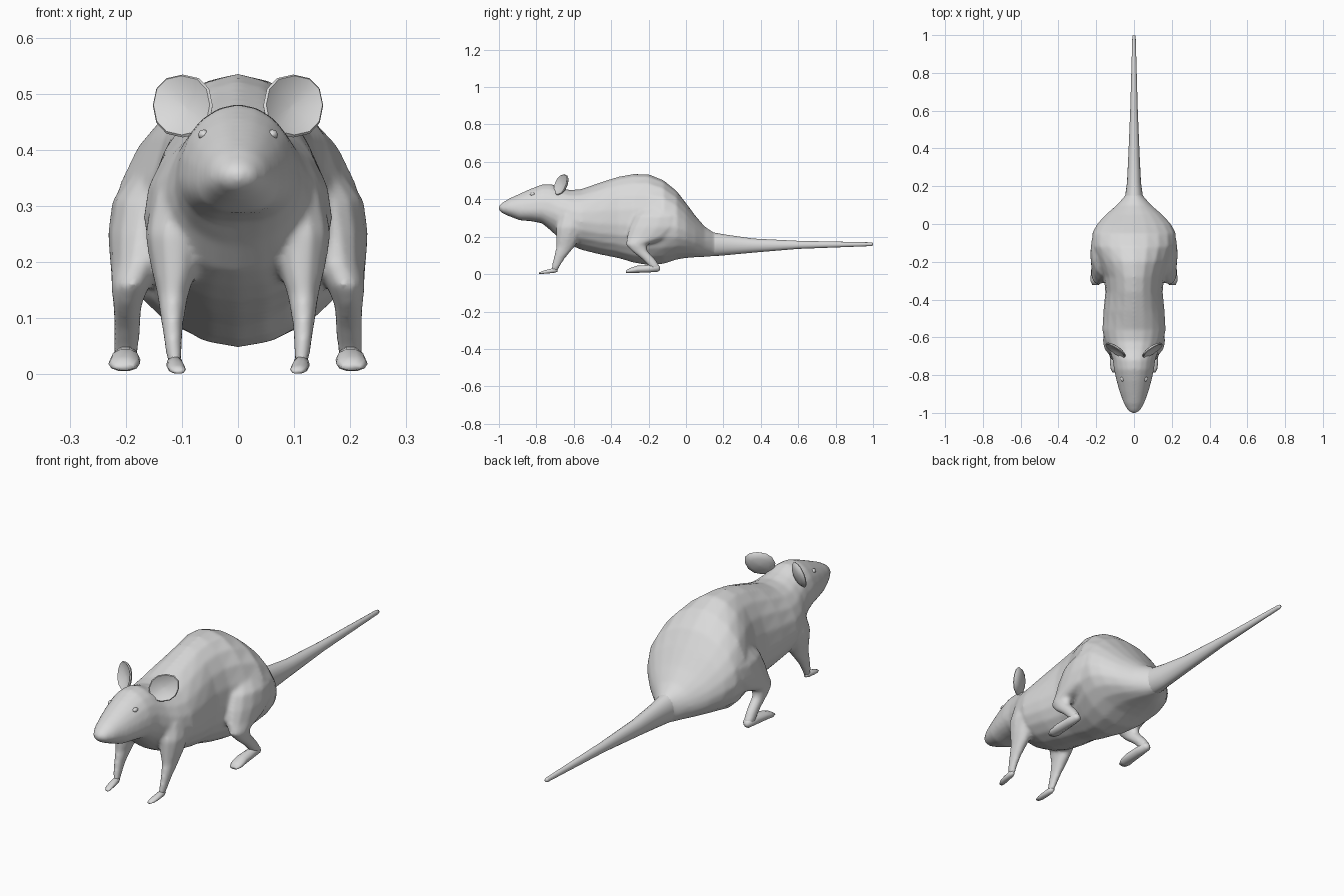
import bpy, bmesh, math
from mathutils import Vector

if "Cube" in bpy.data.objects:
    bpy.data.objects.remove(bpy.data.objects["Cube"])

fur = bpy.data.materials.new("grey fur")
fur.diffuse_color = (0.7, 0.7, 0.7, 1)
fur.use_nodes = True
fur.node_tree.nodes["Principled BSDF"].inputs["Base Color"].default_value = fur.diffuse_color


def select(*obs):
    bpy.ops.object.select_all(action='DESELECT')
    for ob in obs:
        ob.select_set(True)
    bpy.context.view_layer.objects.active = obs[0]


def skin(name, rings, mirror=False, angle=180):
    """Join equal rings of points into a closed, smooth surface."""
    bm = bmesh.new()
    loops = [[bm.verts.new(p) for p in ring] for ring in rings]
    n = len(loops[0])
    for a, b in zip(loops, loops[1:]):
        for i in range(n):
            j = (i + 1) % n
            bm.faces.new((a[i], a[j], b[j], b[i]))
    bm.faces.new(loops[0])
    bm.faces.new(loops[-1])
    bmesh.ops.recalc_face_normals(bm, faces=bm.faces)
    mesh = bpy.data.meshes.new(name)
    bm.to_mesh(mesh)
    bm.free()
    mesh.materials.append(fur)
    ob = bpy.data.objects.new(name, mesh)
    bpy.context.collection.objects.link(ob)
    if mirror:
        ob.modifiers.new("mirror", 'MIRROR').use_mirror_merge = False
    select(ob)
    bpy.ops.object.shade_smooth_by_angle(angle=math.radians(angle))
    return ob


def circle(n):
    return [(math.cos(2 * math.pi * i / n), math.sin(2 * math.pi * i / n)) for i in range(n)]


def squarish(c, k):
    """Push a sine or cosine outward to make a boxier outline."""
    return math.copysign(abs(c) ** k, c)


def limb(name, sections, upright=False, n=10):
    """Sections: centre x, y, z, half width, half depth (or half height if upright)."""
    rings = []
    for x, y, z, r, s in sections:
        rings.append([(x + r * c, y, z + s * d) if upright else (x + r * c, y + s * d, z)
                      for c, d in circle(n)])
    return skin(name, rings, mirror=True)


def trunk(name, sections):
    """Sections: y, bottom, widest height, top, half width; the jaw is boxier."""
    rings = []
    for y, b, m, t, w in sections:
        k = .75 if -.9 < y < -.74 else 1
        rings.append([(w * (squarish(c, k) if s < 0 else c), y, m + s * ((t - m) if s > 0 else (m - b)))
                      for c, s in circle(20)])
    return skin(name, rings)


# Head and trunk, ending inside the root of the tail
body = trunk("body", [
    (-1.0, .343, .355, .367, .016), (-.985, .328, .352, .38, .034),
    (-.95, .311, .35, .402, .054), (-.89, .288, .345, .43, .076),
    (-.83, .283, .345, .457, .093), (-.77, .272, .348, .48, .106),
    (-.72, .23, .335, .482, .113), (-.67, .182, .31, .462, .13),
    (-.62, .155, .29, .45, .155), (-.56, .13, .28, .455, .168),
    (-.46, .105, .27, .49, .162), (-.36, .085, .265, .522, .152),
    (-.28, .061, .265, .536, .16), (-.2, .048, .265, .535, .192),
    (-.12, .055, .265, .502, .222), (-.05, .078, .25, .445, .222),
    (0, .086, .23, .38, .196), (.05, .09, .20, .313, .15),
    (.1, .092, .175, .255, .092), (.15, .096, .16, .222, .047),
    (.2, .108, .157, .205, .03)])

# Tail: long taper
trunk("tail", [
    (.11, .105, .165, .235, .05), (.15, .096, .16, .222, .047), (.22, .102, .157, .21, .037),
    (.36, .115, .153, .19, .03), (.6, .135, .155, .178, .02),
    (.99, .15, .16, .17, .009), (1.0, .153, .16, .167, .006)])

# Hind legs: haunch, knee and shin, running down to the ankle
hind = limb("hind_leg", [
    (.10, -.13, .40, .03, .05), (.135, -.13, .36, .055, .10),
    (.158, -.14, .31, .066, .135), (.166, -.155, .25, .066, .148),
    (.176, -.20, .195, .052, .118), (.192, -.265, .157, .034, .057),
    (.197, -.25, .125, .026, .044), (.198, -.20, .08, .024, .036),
    (.2, -.17, .045, .023, .03), (.2, -.165, .022, .018, .022)], n=14)
limb("hind_foot", [
    (.2, -.138, .03, .008, .008), (.2, -.15, .032, .02, .02),
    (.2, -.20, .029, .023, .021), (.201, -.26, .026, .027, .02),
    (.203, -.30, .019, .028, .014), (.203, -.322, .013, .018, .006)], upright=True)

# Front legs: shoulder to wrist
front = limb("front_leg", [
    (.10, -.60, .36, .03, .04), (.108, -.605, .32, .045, .07),
    (.114, -.615, .25, .052, .082), (.113, -.63, .195, .044, .066),
    (.116, -.645, .145, .029, .05), (.117, -.675, .09, .02, .033),
    (.115, -.693, .05, .016, .024), (.113, -.705, .016, .013, .018)])
limb("front_foot", [
    (.114, -.688, .02, .007, .008), (.113, -.705, .02, .014, .014),
    (.111, -.74, .014, .016, .011), (.108, -.768, .009, .015, .008),
    (.105, -.785, .005, .009, .004)], upright=True)

# Grow the legs out of the trunk as one soft skin
for leg in (hind, front):
    select(leg)
    bpy.ops.object.convert(target='MESH')
select(body, hind, front)
bpy.ops.object.join()
body.name = "body_and_legs"
remesh = body.modifiers.new("fuse", 'REMESH')
remesh.mode = 'VOXEL'
remesh.voxel_size = .008
remesh.use_smooth_shade = True
soften = body.modifiers.new("soften", 'SMOOTH')
soften.factor = .5
soften.iterations = 8

# Ears: cupped discs turned forward and outward
u, v = Vector((.86, .53, 0)), Vector((0, .3, .95))
facing = u.cross(v).normalized()
centre = Vector((.098, -.668, .479))
ear = []
for size, depth in [(.05, -.018), (.6, -.015), (.93, -.006), (1, .001), (.94, .005), (.6, -.004), (.05, -.008)]:
    ear.append([centre + facing * depth
                + u * (size * squarish(c, .88) * .062)
                + v * (size * squarish(s, .88) * (.058 if s > 0 else .06))
                for c, s in circle(12)])
skin("ear", ear, mirror=True, angle=60)

# Eyes: small beads set into the sides of the head
limb("eye", [(.061, -.82 + .015 * math.sin(a), .427, .011 * math.cos(a), .01 * math.cos(a))
             for a in (-1.45, -.9, -.3, .3, .9, 1.45)], upright=True, n=8)
